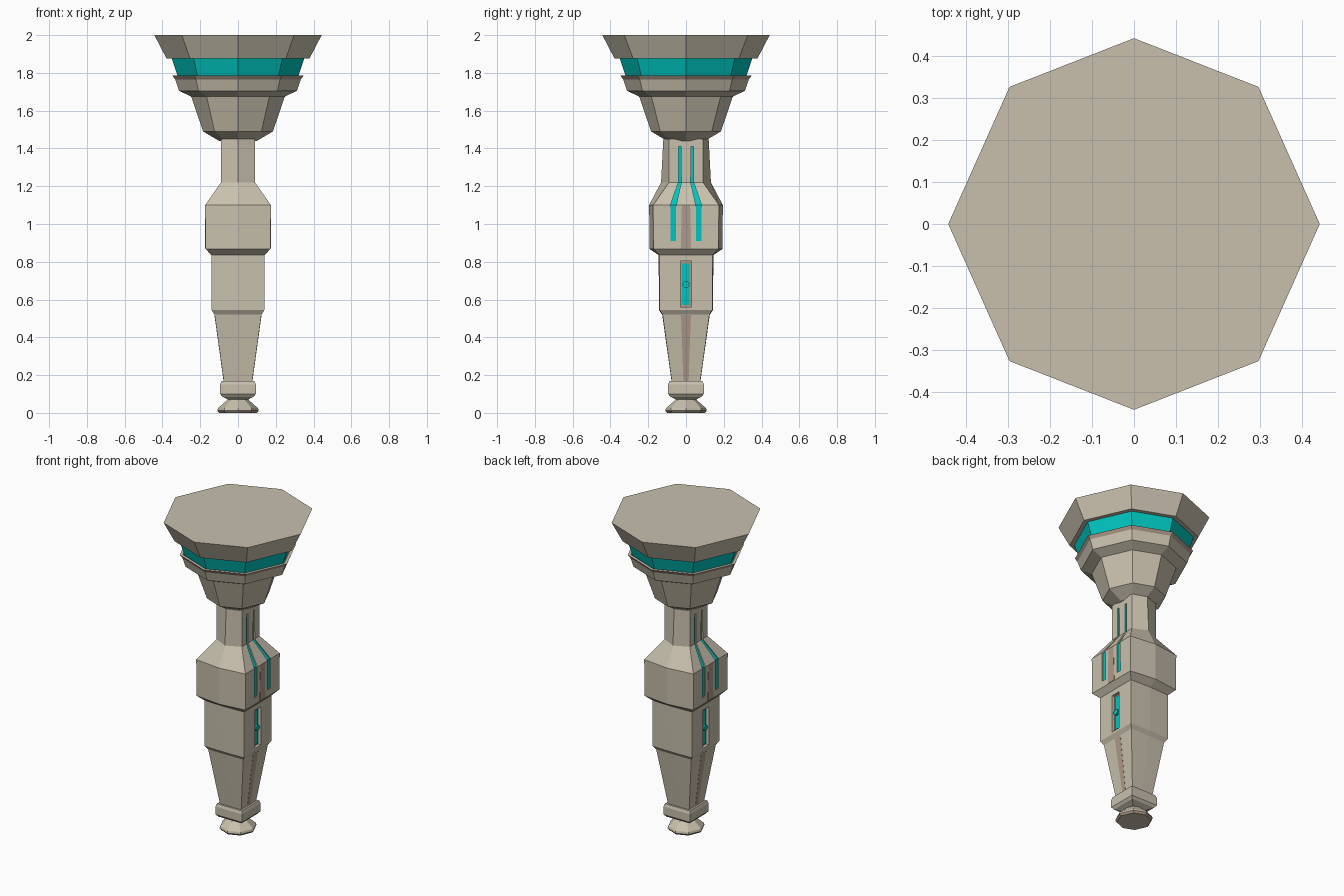
import bpy, bmesh, math

if "Cube" in bpy.data.objects:
    bpy.data.objects.remove(bpy.data.objects["Cube"])


def material(name, rgb):
    m = bpy.data.materials.new(name)
    m.diffuse_color = (*rgb, 1)
    m.use_nodes = True
    m.node_tree.nodes["Principled BSDF"].inputs["Base Color"].default_value = m.diffuse_color
    return m


STONE = material("stone", (0.58, 0.53, 0.42))
CYAN = material("cyan_glow", (0.0, 0.56, 0.52))
BROWN = material("brown_trim", (0.43, 0.33, 0.26))


def loft(name, rings, mats=(STONE,), trim=()):
    """Skin a stack of equal rings; segments listed in trim use the second material."""
    bm = bmesh.new()
    loops = [[bm.verts.new(p) for p in ring] for ring in rings]
    n = len(loops[0])
    for s, (a, b) in enumerate(zip(loops, loops[1:])):
        for i in range(n):
            f = bm.faces.new((a[i], a[(i + 1) % n], b[(i + 1) % n], b[i]))
            f.material_index = 1 if s in trim else 0
    bm.faces.new(loops[0])
    bm.faces.new(loops[-1])
    bmesh.ops.recalc_face_normals(bm, faces=bm.faces)
    me = bpy.data.meshes.new(name)
    bm.to_mesh(me)
    bm.free()
    ob = bpy.data.objects.new(name, me)
    bpy.context.collection.objects.link(ob)
    for m in mats:
        me.materials.append(m)
    return ob


def octagon(z, r):
    dx, dy = r * 0.67, r * 0.738
    return [(r, 0, z), (dx, dy, z), (0, r, z), (-dx, dy, z),
            (-r, 0, z), (-dx, -dy, z), (0, -r, z), (dx, -dy, z)]


def body_ring(z, x, tip):
    # square section with a ridge on the front and back
    return [(x, -x, z), (x, x, z), (0, tip, z), (-x, x, z), (-x, -x, z), (0, -tip, z)]


def ribbon(name, path, inner, outer, side, mat):
    """Strip following the side of the body; path points are (z, x, y, half width)."""
    rings = [[(side * (x + inner), y - w, z), (side * (x + outer), y - w, z),
              (side * (x + outer), y + w, z), (side * (x + inner), y + w, z)]
             for z, x, y, w in path]
    return loft(name, rings, (mat,))


def cut(target, cutter):
    cutter.hide_render = True
    cutter.hide_set(True)
    cutter.display_type = 'WIRE'
    mod = target.modifiers.new("cut", 'BOOLEAN')
    mod.object = cutter
    mod.operation = 'DIFFERENCE'
    mod.solver = 'EXACT'
    bpy.context.view_layer.objects.active = target
    bpy.ops.object.modifier_apply(modifier=mod.name)
    bpy.data.objects.remove(cutter)


# capital: top slab, glowing band, collar and cup
loft("top_slab", [octagon(1.875, 0.378), octagon(2.0, 0.443)])
loft("glow_band", [octagon(1.76, 0.312), octagon(1.88, 0.352)], (CYAN,))
loft("collar_cup", [octagon(1.44, 0.10), octagon(1.49, 0.185), octagon(1.675, 0.248),
                    octagon(1.705, 0.312), octagon(1.765, 0.332), octagon(1.785, 0.347),
                    octagon(1.785, 0.328), octagon(1.77, 0.315)],
     (STONE, BROWN), trim=(4, 6))

# column body
body = loft("column_body", [body_ring(*p) for p in (
    (0.165, 0.075, 0.076), (0.52, 0.124, 0.126), (0.545, 0.14, 0.143),
    (0.835, 0.14, 0.145), (0.868, 0.172, 0.193), (1.10, 0.174, 0.195),
    (1.22, 0.09, 0.132), (1.45, 0.09, 0.12))])

# ankle ring and foot
loft("ankle_ring", [body_ring(z, r, r) for z, r in (
    (0.07, 0.05), (0.085, 0.082), (0.10, 0.094), (0.15, 0.094), (0.168, 0.088))])
loft("foot", [octagon(*p) for p in (
    (0.0, 0.10), (0.012, 0.11), (0.025, 0.106), (0.065, 0.06), (0.08, 0.05))],
    (STONE, BROWN), trim=(0,))

for side, label in ((1, "right"), (-1, "left")):
    # glowing grooves running down the neck and bulge
    for s in (1, -1):
        path = [(0.91, 0.174, 0.067 * s, 0.015), (1.10, 0.174, 0.067 * s, 0.015),
                (1.22, 0.09, 0.033 * s, 0.008), (1.41, 0.09, 0.033 * s, 0.007)]
        cut(body, ribbon("groove_cutter", path, -0.014, 0.03, side, STONE))
        ribbon(f"glow_stripe_{label}", path, -0.02, -0.008, side, CYAN)

    # window pocket with glowing panel and stud
    pocket = [(0.56, 0.14, 0, 0.03), (0.803, 0.14, 0, 0.03)]
    cut(body, ribbon("pocket_cutter", pocket, -0.022, 0.03, side, STONE))
    ribbon(f"pocket_floor_{label}", pocket, -0.03, -0.019, side, BROWN)
    ribbon(f"glow_panel_{label}", [(0.572, 0.14, 0, 0.021), (0.79, 0.14, 0, 0.021)],
           -0.02, -0.012, side, CYAN)
    bpy.ops.mesh.primitive_cylinder_add(vertices=8, radius=0.019, depth=0.014,
                                        location=(side * 0.133, 0, 0.68),
                                        rotation=(0, math.pi / 2, 0))
    stud = bpy.context.object
    stud.name = f"panel_stud_{label}"
    stud.data.materials.append(CYAN)

    # brown inlay strips down the centre of the side
    ribbon(f"lower_inlay_{label}", [(0.17, 0.0757, 0, 0.014), (0.518, 0.1238, 0, 0.026)],
           -0.01, 0.001, side, BROWN)
    ribbon(f"upper_inlay_{label}", [(0.87, 0.173, 0, 0.028), (1.098, 0.174, 0, 0.022)],
           -0.01, 0.001, side, BROWN)
